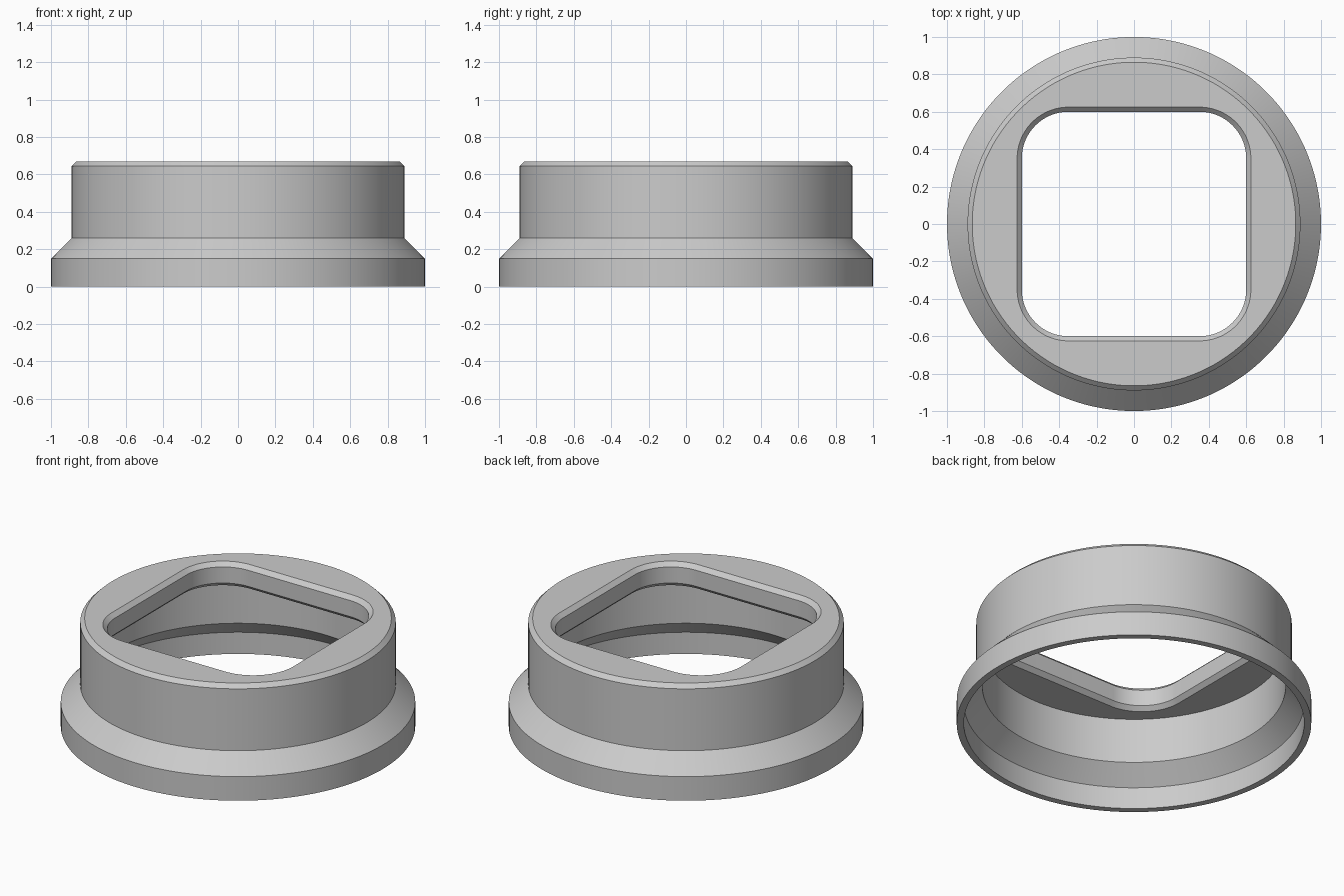
import bpy
import bmesh
from math import cos, sin, pi, radians

cube = bpy.data.objects.get("Cube")
if cube:
    bpy.data.objects.remove(cube, do_unlink=True)

ARC = 32            # points per quarter turn
CORNER = 0.35       # centre of each rounded corner of the opening

grey = bpy.data.materials.new("satin_grey")
grey.use_nodes = True
colour = (0.6, 0.6, 0.6, 1)
grey.diffuse_color = colour
grey.node_tree.nodes["Principled BSDF"].inputs["Base Color"].default_value = colour


def circle(r, z):
    n = 4 * ARC
    return [(r * cos(2 * pi * (i + 0.5) / n), r * sin(2 * pi * (i + 0.5) / n), z)
            for i in range(n)]


def rounded_square(half, z):
    r = half - CORNER
    pts = []
    for q in range(4):
        a0 = q * pi / 2
        cx = CORNER * (1 if q in (0, 3) else -1)
        cy = CORNER * (1 if q in (0, 1) else -1)
        for k in range(ARC):
            a = a0 + pi / 2 * k / (ARC - 1)
            pts.append((cx + r * cos(a), cy + r * sin(a), z))
    return pts


# Outside: flange, sloped shoulder, collar, top bevel
outside = [(1.0, 0), (1.0, 0.15), (0.89, 0.26), (0.89, 0.645), (0.865, 0.67)]
# Opening through the top plate, bevelled at both ends
opening = [(0.625, 0.67), (0.6, 0.645), (0.6, 0.545), (0.625, 0.52)]
# Hollow underside
inside = [(0.855, 0.52), (0.855, 0.24), (0.96, 0.135), (0.96, 0)]

loops = ([circle(r, z) for r, z in outside]
         + [rounded_square(h, z) for h, z in opening]
         + [circle(r, z) for r, z in inside])

# Skin the loops into one closed body
bm = bmesh.new()
rings = [[bm.verts.new(p) for p in loop] for loop in loops]
for a, b in zip(rings, rings[1:] + rings[:1]):
    for i in range(len(a)):
        j = (i + 1) % len(a)
        bm.faces.new((a[i], a[j], b[j], b[i]))
bmesh.ops.recalc_face_normals(bm, faces=bm.faces)

mesh = bpy.data.meshes.new("collar_ring")
bm.to_mesh(mesh)
bm.free()
mesh.materials.append(grey)
ring = bpy.data.objects.new("collar_ring", mesh)
bpy.context.collection.objects.link(ring)

bpy.ops.object.select_all(action="DESELECT")
ring.select_set(True)
bpy.context.view_layer.objects.active = ring
bpy.ops.object.shade_smooth_by_angle(angle=radians(30))
